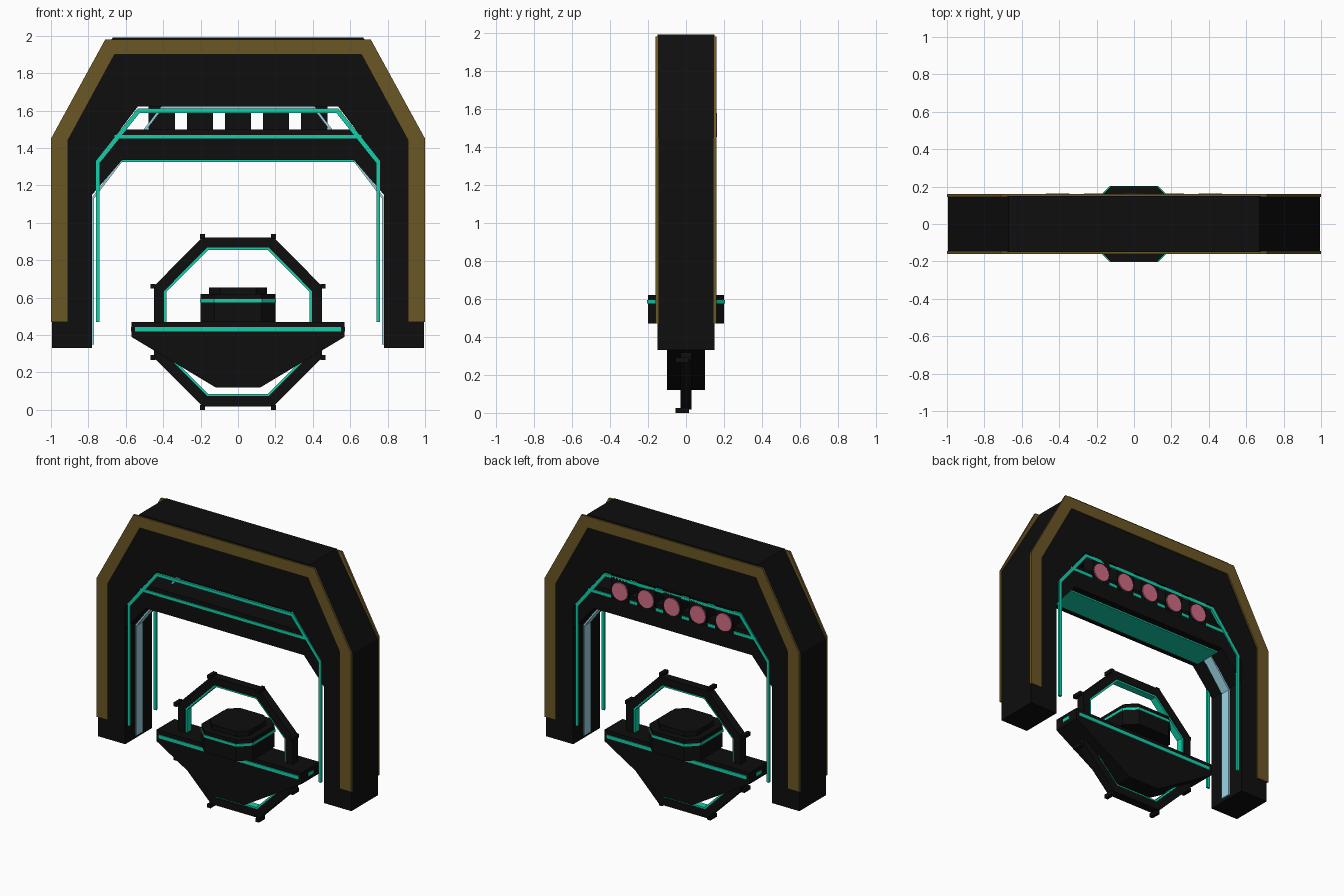
import bpy, bmesh, math

if "Cube" in bpy.data.objects:
    bpy.data.objects.remove(bpy.data.objects["Cube"])


def srgb(r, g, b):
    return [((c / 255 + 0.055) / 1.055) ** 2.4 if c > 10 else c / 255 / 12.92 for c in (r, g, b)] + [1]


def material(name, rgb):
    m = bpy.data.materials.new(name)
    m.diffuse_color = srgb(*rgb)
    m.use_nodes = True
    m.node_tree.nodes["Principled BSDF"].inputs["Base Color"].default_value = m.diffuse_color
    return m


BLACK = material("black metal", (14, 14, 14))
BRONZE = material("dark bronze", (107, 87, 37))
TEAL = material("teal glow", (18, 208, 170))
BLUE = material("pale blue glow", (155, 212, 228))
PINK = material("pink lamp", (208, 108, 132))


def finish(bm, name, mat):
    bmesh.ops.recalc_face_normals(bm, faces=bm.faces)
    me = bpy.data.meshes.new(name)
    bm.to_mesh(me)
    bm.free()
    me.materials.append(mat)
    ob = bpy.data.objects.new(name, me)
    bpy.context.collection.objects.link(ob)
    return ob


def mirror(half):
    """Right half of an open path (bottom to top) -> full path."""
    return half + [(-x, z) for x, z in reversed(half)]


def prism(name, pts, a, b, mat, axis="y"):
    """Extrude a polygon between a and b along y (front profile) or z (plan)."""
    bm = bmesh.new()
    place = (lambda p, d: (p[0], d, p[1])) if axis == "y" else (lambda p, d: (p[0], p[1], d))
    lo = [bm.verts.new(place(p, a)) for p in pts]
    hi = [bm.verts.new(place(p, b)) for p in pts]
    bm.faces.new(lo)
    bm.faces.new(hi)
    n = len(pts)
    for i in range(n):
        j = (i + 1) % n
        bm.faces.new((lo[i], lo[j], hi[j], hi[i]))
    return finish(bm, name, mat)


def band(name, outer, inner, y0, y1, mat, closed=False):
    """Solid strip between two matching front-view paths."""
    bm = bmesh.new()
    rows = [[bm.verts.new((p[0], y, p[1])) for p in path]
            for path, y in ((outer, y0), (inner, y0), (inner, y1), (outer, y1))]
    n = len(outer)
    for i in range(n if closed else n - 1):
        j = (i + 1) % n
        for k in range(4):
            a, b = rows[k], rows[(k + 1) % 4]
            bm.faces.new((a[i], a[j], b[j], b[i]))
    if not closed:
        for i in (0, n - 1):
            bm.faces.new([r[i] for r in rows])
    return finish(bm, name, mat)


def box(name, x0, x1, y0, y1, z0, z1, mat):
    return prism(name, [(x0, z0), (x1, z0), (x1, z1), (x0, z1)], y0, y1, mat)


def cut_square(r, c):
    return [(r, c), (c, r), (-c, r), (-r, c), (-r, -c), (-c, -r), (c, -r), (r, -c)]


# Main arch
band("arch", mirror([(0.995, 0.33), (0.995, 1.44), (0.67, 1.99)]),
     mirror([(0.78, 0.33), (0.78, 1.30), (0.535, 1.622)]), -0.15, 0.15, BLACK)

# Cross beam with sloping haunches under the window gap
band("cross_beam", mirror([(0.78, 1.30), (0.64, 1.50)]),
     mirror([(0.78, 1.15), (0.62, 1.335)]), -0.147, 0.147, BLACK)
box("beam_under_light", -0.62, 0.62, -0.10, 0.10, 1.325, 1.336, TEAL)

# Pale lining strip inside the opening
band("lining_light", mirror([(0.781, 0.35), (0.781, 1.135), (0.41, 1.623)]),
     mirror([(0.77, 0.35), (0.77, 1.13), (0.403, 1.61)]), -0.035, 0.035, BLUE)

# Trim on the front and back of the arch
for side, s in (("front", -1), ("back", 1)):
    band(side + "_bronze_trim", mirror([(1.0, 0.47), (1.0, 1.45), (0.71, 1.98)]),
         mirror([(0.91, 0.47), (0.91, 1.44), (0.66, 1.90)]), s * 0.145, s * 0.16, BRONZE)
    band(side + "_arch_light", mirror([(0.76, 0.47), (0.76, 1.33), (0.538, 1.61)]),
         mirror([(0.74, 0.47), (0.74, 1.32), (0.525, 1.588)]), s * 0.14, s * 0.155, TEAL)
    box(side + "_beam_light", -0.66, 0.66, s * 0.145, s * 0.153, 1.45, 1.47, TEAL)

# Row of lamps facing the back
for i in range(5):
    x = (i - 2) * 0.204
    box(f"lamp_housing_{i + 1}", x - 0.07, x + 0.07, 0.06, 0.155, 1.45, 1.622, BLACK)
    disc = [(x + 0.063 * math.cos(t * math.pi / 8), 1.515 + 0.063 * math.sin(t * math.pi / 8))
            for t in range(16)]
    prism(f"lamp_{i + 1}", disc, 0.15, 0.163, PINK)

# Boat-shaped base with glowing edge strips
prism("base_hull", mirror([(0.12, 0.12), (0.57, 0.39), (0.57, 0.47)]), -0.10, 0.10, BLACK)
for side, s in (("front", -1), ("back", 1)):
    box(side + "_base_light", -0.55, 0.55, s * 0.098, s * 0.106, 0.418, 0.442, TEAL)
for side, s in (("left", -1), ("right", 1)):
    box(side + "_base_end_light", s * 0.566, s * 0.573, -0.03, 0.03, 0.418, 0.442, TEAL)

# Octagonal console on the base
prism("console", cut_square(0.20, 0.125), 0.47, 0.62, BLACK, "z")
prism("console_light", cut_square(0.204, 0.128), 0.575, 0.593, TEAL, "z")
prism("console_cap", cut_square(0.155, 0.095), 0.62, 0.655, BLACK, "z")


# Upright octagonal ring with inner light and corner studs
def ring(w, c):
    return [(x, 0.47 + z) for x, z in
            [(w, c), (c, w), (-c, w), (-w, c), (-w, -c), (-c, -w), (c, -w), (w, -c)]]


band("ring", ring(0.45, 0.19), ring(0.395, 0.165), -0.03, 0.03, BLACK, True)
band("ring_light", ring(0.40, 0.168), ring(0.383, 0.160), -0.025, 0.025, TEAL, True)
for i, (x, z) in enumerate(ring(0.455, 0.19)):
    box(f"ring_stud_{i + 1}", x - 0.013, x + 0.013, -0.055, 0.015, z - 0.013, z + 0.013, BLACK)

# Rest the lowest studs on the ground and match the ring height
for ob in bpy.data.objects:
    if ob.name.startswith("ring"):
        for v in ob.data.vertices:
            v.co.z = 0.47 + (v.co.z - 0.47) * 0.47 / 0.468
